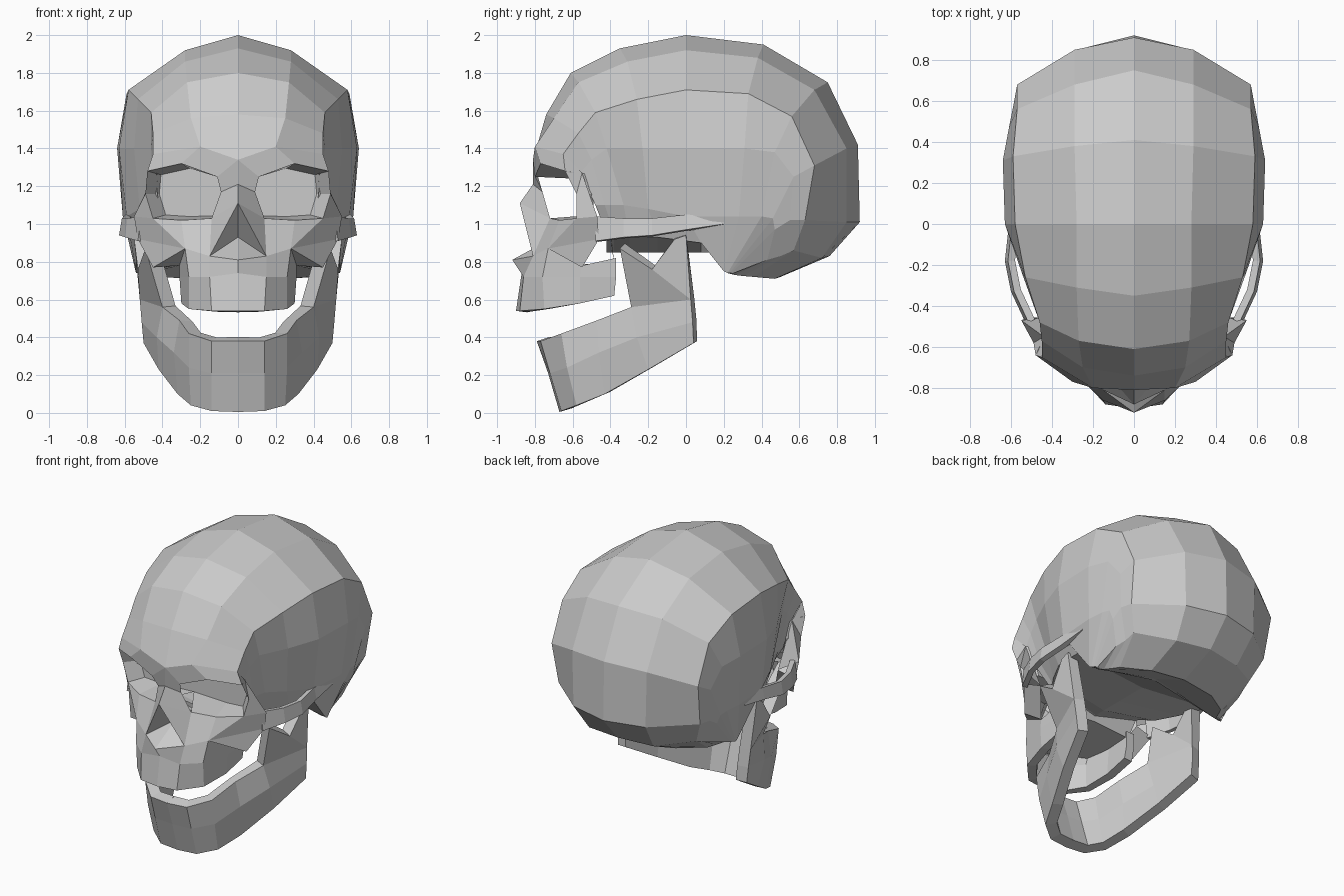
import bpy, bmesh


def half_mesh(name, verts, faces, thick=0.0):
    """Build the +x half of a part, optionally thicken it, and mirror it."""
    me = bpy.data.meshes.new(name)
    me.from_pydata(verts, [], faces)
    bm = bmesh.new()
    bm.from_mesh(me)
    bmesh.ops.remove_doubles(bm, verts=bm.verts, dist=0.002)
    bmesh.ops.recalc_face_normals(bm, faces=bm.faces)
    # keep the normals pointing away from the middle of the head
    if sum(f.normal.x * f.calc_area() for f in bm.faces) < 0:
        bmesh.ops.reverse_faces(bm, faces=bm.faces)
    bm.to_mesh(me)
    bm.free()
    ob = bpy.data.objects.new(name, me)
    bpy.context.collection.objects.link(ob)
    if thick:
        s = ob.modifiers.new("thickness", 'SOLIDIFY')
        s.thickness = thick
        s.offset = -1
    m = ob.modifiers.new("mirror", 'MIRROR')
    m.use_clip = True
    m.merge_threshold = 0.003
    return ob


def grid_faces(rows, cols):
    return [(r * cols + c, r * cols + c + 1, (r + 1) * cols + c + 1, (r + 1) * cols + c)
            for r in range(rows - 1) for c in range(cols - 1)]


def triples(row):
    return [tuple(row[i:i + 3]) for i in range(0, len(row), 3)]


# Cranium: rows run from brow over the crown to the nape
# each row: midline (y, z), upper panel edge, temporal line
crown = [
    (-.81, 1.34, .20, -.80, 1.41, .45, -.65, 1.37),
    (-.74, 1.58, .25, -.70, 1.56, .45, -.57, 1.48),
    (-.61, 1.80, .27, -.57, 1.75, .46, -.48, 1.59),
    (-.35, 1.93, .28, -.31, 1.86, .53, -.26, 1.66),
    (0, 2.0, .28, 0, 1.92, .58, 0, 1.71),
    (.41, 1.95, .29, .38, 1.88, .59, .33, 1.69),
    (.75, 1.75, .29, .68, 1.71, .57, .56, 1.57),
    (.91, 1.42, .29, .85, 1.40, .57, .68, 1.31),
    (.92, 1.01, .28, .85, 1.01, .55, .63, 1.02),
    (.76, .83, .25, .72, .82, .48, .57, .86),
    (.50, .72, .25, .47, .71, .42, .36, .72)]
# the same rows continued down the side of the head to the mastoid
side = [
    (.43, -.56, 1.27, .42, -.48, 1.10, .35, -.42, .95),
    (.44, -.50, 1.34, .42, -.43, 1.10, .36, -.38, .95),
    (.46, -.42, 1.40, .44, -.33, 1.10, .42, -.30, .93),
    (.55, -.23, 1.40, .52, -.20, 1.08, .50, -.15, .93),
    (.63, 0, 1.40, .59, 0, 1.04, .54, .08, .90),
    (.64, .31, 1.40, .61, .28, 1.04, .54, .20, .75),
    (.61, .47, 1.38, .60, .40, 1.04, .54, .22, .74),
    (.59, .57, 1.25, .59, .46, 1.03, .53, .23, .74),
    (.57, .55, 1.02, .57, .47, .97, .52, .24, .74),
    (.49, .50, .83, .51, .43, .81, .51, .24, .735),
    (.45, .30, .725, .47, .26, .73, .50, .22, .74)]
verts = []
for top, low in zip(crown, side):
    verts += triples((0,) + top) + triples(low) + [(0, low[7], .85)]
n = len(crown)
half_mesh("cranium", verts, grid_faces(n, 7) + [tuple(range(7 * n - 7, 7 * n))])

# Face: brow, eye socket rim, nose opening, cheekbone
brow = [(0, -.81, 1.34), (.20, -.80, 1.41), (.45, -.65, 1.37)]          # 0-2
rim = [(.11, -.80, 1.25), (.30, -.77, 1.32), (.48, -.64, 1.28), (.49, -.58, 1.16),
       (.45, -.58, 1.03), (.30, -.67, 1.02), (.14, -.72, 1.03), (.09, -.76, 1.17)]  # 3-10
nose = [(0, -.81, 1.21), (0, -.88, 1.11), (.44, -.55, 1.27),            # root, tip, temple
        (.15, -.81, .83), (0, -.92, .81), (0, -.70, .93)]               # side, spine, hollow
cheek = [(.55, -.47, 1.04), (.53, -.46, .92), (.45, -.55, .77),         # outer, low, tip
         (.28, -.73, .87), (.31, -.55, .78), (.40, -.45, .95)]          # inner, jaw, back
# socket walls taper back to a flat rear wall; the nose side stays open
back = [(0 if i in (0, 6) else x * .85, -.49, 1.15 + (z - 1.15) * .85)
        for i, (x, y, z) in enumerate(rim[:7])]                         # 23-29
faces = [(0, 1, 4, 3), (1, 2, 5, 4), (0, 3, 10, 11), (2, 13, 6, 5), (13, 17, 7, 6),
         (11, 10, 9, 12), (12, 9, 14), (9, 8, 20, 14), (8, 7, 20), (7, 17, 18, 20),
         (18, 19, 20), (20, 19, 21), (12, 14, 16), (16, 14, 15), (18, 22, 21, 19),
         (13, 22, 17), tuple(range(23, 30))]
faces += [(3 + i, 4 + i, 24 + i, 23 + i) for i in range(6)]
half_mesh("face", brow + rim + nose + cheek + back, faces)

# Upper jaw: outer top, middle and bottom edges around the dental arch
upper = [
    (0, -.92, .81, 0, -.87, .74, 0, -.90, .54),
    (.15, -.81, .83, .15, -.86, .72, .14, -.88, .54),
    (.28, -.73, .87, .26, -.76, .72, .26, -.75, .55),
    (.31, -.55, .78, .31, -.56, .72, .30, -.56, .58),
    (.31, -.37, .82, .31, -.37, .72, .30, -.38, .62)]
half_mesh("upper_jaw", sum(map(triples, upper), []), grid_faces(5, 3), .06)

# Palate and throat wall joining the upper jaw to the skull base
half_mesh("palate", [(0, -.85, .76), (.24, -.72, .76), (.27, -.38, .78), (0, -.38, .80),
                     (.35, -.40, .95), (0, -.40, .90)], [(0, 1, 2, 3), (3, 2, 4, 5)])

# Cheek arch: a thin bar bowed outward from cheek to ear
arch = []
for x, y, lo, hi in [(.53, -.48, .91, 1.04), (.60, -.33, .93, 1.03), (.63, -.18, .94, 1.03),
                     (.61, 0, .97, 1.05), (.60, .20, 1.0, 1.04)]:
    arch += [(x, y, lo), (x - .015, y, hi)]
half_mesh("cheek_arch", arch, grid_faces(5, 2), .035)

# Lower jaw: chin to jaw angle, then the upright branch with its two prongs
lower = [
    (0, -.79, .38, 0, -.73, .21, 0, -.67, .005),
    (.14, -.77, .38, .14, -.72, .21, .14, -.66, .01),
    (.26, -.66, .42, .26, -.63, .24, .25, -.58, .04),
    (.31, -.47, .49, .34, -.46, .32, .32, -.43, .10),
    (.40, -.29, .56, .43, -.26, .40, .42, -.20, .23),
    (.52, .025, .60, .51, .035, .48, .50, .04, .37)]
prongs = [(.49, -.35, .87), (.53, -.18, .76), (.55, -.06, .92), (.55, 0, .94)]
half_mesh("lower_jaw", sum(map(triples, lower), []) + prongs,
          grid_faces(6, 3) + [(12, 15, 19, 18), (15, 21, 20, 19)], .075)
